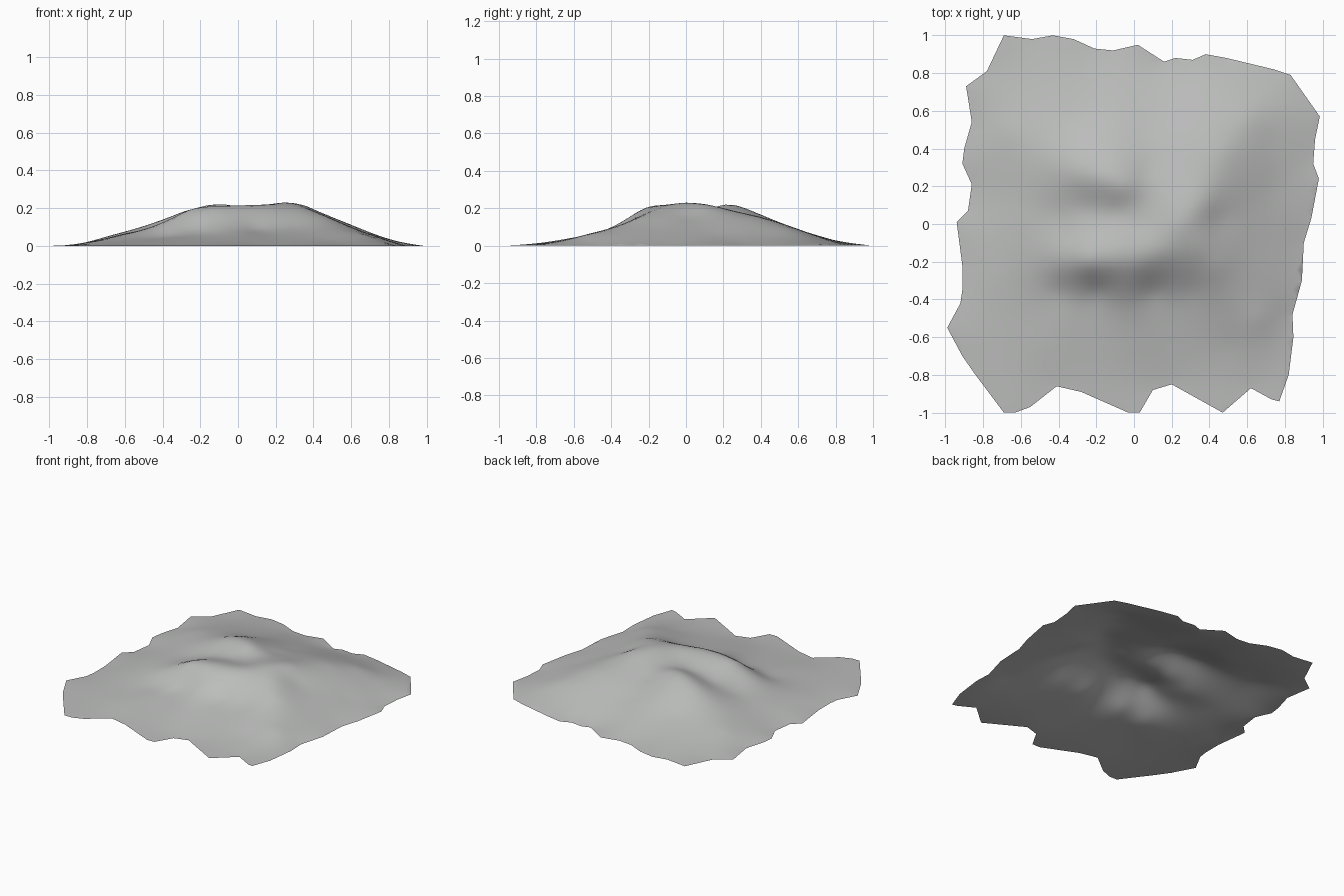
import bpy
import math
from mathutils import Vector
from mathutils.geometry import delaunay_2d_cdt

if "Cube" in bpy.data.objects:
    bpy.data.objects.remove(bpy.data.objects["Cube"])

# Ragged ground outline, clockwise from the back left corner
OUTLINE = [
    (-.69, 1), (-.54, .98), (-.43, 1), (-.32, .98), (-.21, .93), (-.11, .92), (.02, .95),
    (.16, .86), (.22, .88), (.31, .87), (.38, .90), (.49, .88), (.74, .82), (.83, .79),
    (.985, .57), (.96, .45), (.95, .32), (.98, .24), (.94, .03), (.90, -.10), (.89, -.30),
    (.84, -.48), (.845, -.60), (.82, -.80), (.77, -.94), (.73, -.93), (.62, -.87),
    (.47, -1), (.20, -.85), (.10, -.88), (.03, -1), (-.03, -1), (-.28, -.89), (-.41, -.86),
    (-.55, -.97), (-.63, -1), (-.69, -1), (-.84, -.80), (-.91, -.70), (-.99, -.55),
    (-.92, -.42), (-.91, -.35), (-.91, -.22), (-.94, .01), (-.88, .07), (-.86, .21),
    (-.91, .32), (-.90, .40), (-.86, .54), (-.89, .73), (-.78, .81)]

# Crest lines (x, y, height)
front_ridge = [(-.5, -.24, .075), (-.38, -.2, .13), (-.25, -.2, .19), (-.12, -.2, .207),
               (.02, -.2, .207), (.13, -.16, .212)]
summit = [(.2, -.08, .222), (.25, .01, .23)]
back_right_ridge = [(.35, .1, .215), (.42, .22, .18), (.47, .38, .15), (.6, .55, .09)]
front_right_ridge = [(.35, -.12, .2), (.45, -.22, .155), (.55, -.35, .1), (.66, -.5, .06)]
back_left_ridge = [(-.05, .2, .217), (-.15, .24, .217), (-.28, .27, .185),
                   (-.42, .33, .13), (-.65, .48, .06), (-.1, .35, .185)]
# Hollows and slopes
left_valley = [(-.1, .06, .172), (-.25, .08, .145), (-.42, .05, .1), (-.6, 0, .065),
               (-.35, -.07, .13), (-.75, -.3, .025), (-.75, .1, .025)]
middle_valley = [(.06, 0, .195), (.06, .12, .19), (.08, .3, .165), (.08, .5, .11)]
back_slope = [(.25, .25, .185), (.25, .45, .135), (.3, .65, .07), (-.1, .5, .125),
              (-.3, .55, .09), (-.1, .72, .05), (-.45, .75, .035), (.6, .7, .04)]
right_slope = [(.45, .02, .16), (.6, .1, .105), (.75, .2, .05), (.6, -.15, .1),
               (.75, -.2, .045), (.75, .45, .05)]
front_slope = [(-.4, -.36, .055), (-.2, -.36, .085), (-.03, -.34, .13), (.1, -.36, .095),
               (.3, -.36, .1), (0, -.48, .07), (.3, -.5, .06), (-.35, -.5, .04),
               (0, -.65, .035), (.5, -.65, .03), (-.5, -.65, .02)]

controls = [(x, y, 0.0) for x, y in OUTLINE]
for part in (front_ridge, summit, back_right_ridge, front_right_ridge, back_left_ridge,
             left_valley, middle_valley, back_slope, right_slope, front_slope):
    controls += part


def kernel(ax, ay, bx, by):
    return math.sqrt((ax - bx) ** 2 + (ay - by) ** 2 + .002)


def solve(rows):
    """Gaussian elimination of an augmented matrix."""
    n = len(rows)
    for i in range(n):
        p = max(range(i, n), key=lambda r: abs(rows[r][i]))
        rows[i], rows[p] = rows[p], rows[i]
        for r in range(n):
            if r != i and rows[r][i]:
                f = rows[r][i] / rows[i][i]
                rows[r] = [a - f * b for a, b in zip(rows[r], rows[i])]
    return [rows[i][n] / rows[i][i] for i in range(n)]


# Smooth height field through all control points
weights = solve([[kernel(ax, ay, bx, by) for bx, by, _ in controls] + [az]
                 for ax, ay, az in controls])


def height(x, y):
    return max(0.0, sum(w * kernel(x, y, c[0], c[1]) for w, c in zip(weights, controls)))


# Fill the outline with a fine triangulated sheet
STEP = .035
n = int(1 / STEP)
points = [Vector(p) for p in OUTLINE]
edges = [(i, (i + 1) % len(OUTLINE)) for i in range(len(OUTLINE))]
points += [Vector(((i + .5 * (j % 2)) * STEP, j * STEP))
           for i in range(-n, n + 1) for j in range(-n, n + 1)]
verts, _, faces, *_ = delaunay_2d_cdt(points, edges, [], 1, 1e-5)
used = sorted({v for f in faces for v in f})
index = {v: i for i, v in enumerate(used)}

mesh = bpy.data.meshes.new("mountain")
mesh.from_pydata([(verts[v].x, verts[v].y, height(verts[v].x, verts[v].y)) for v in used],
                 [], [[index[v] for v in f] for f in faces])
mesh.update()
mountain = bpy.data.objects.new("mountain", mesh)
bpy.context.collection.objects.link(mountain)
for poly in mesh.polygons:
    poly.use_smooth = True

# Plain rock colour
rock = bpy.data.materials.new("grey rock")
rock.diffuse_color = (.5, .51, .5, 1)
rock.use_nodes = True
rock.node_tree.nodes["Principled BSDF"].inputs["Base Color"].default_value = rock.diffuse_color
mesh.materials.append(rock)
